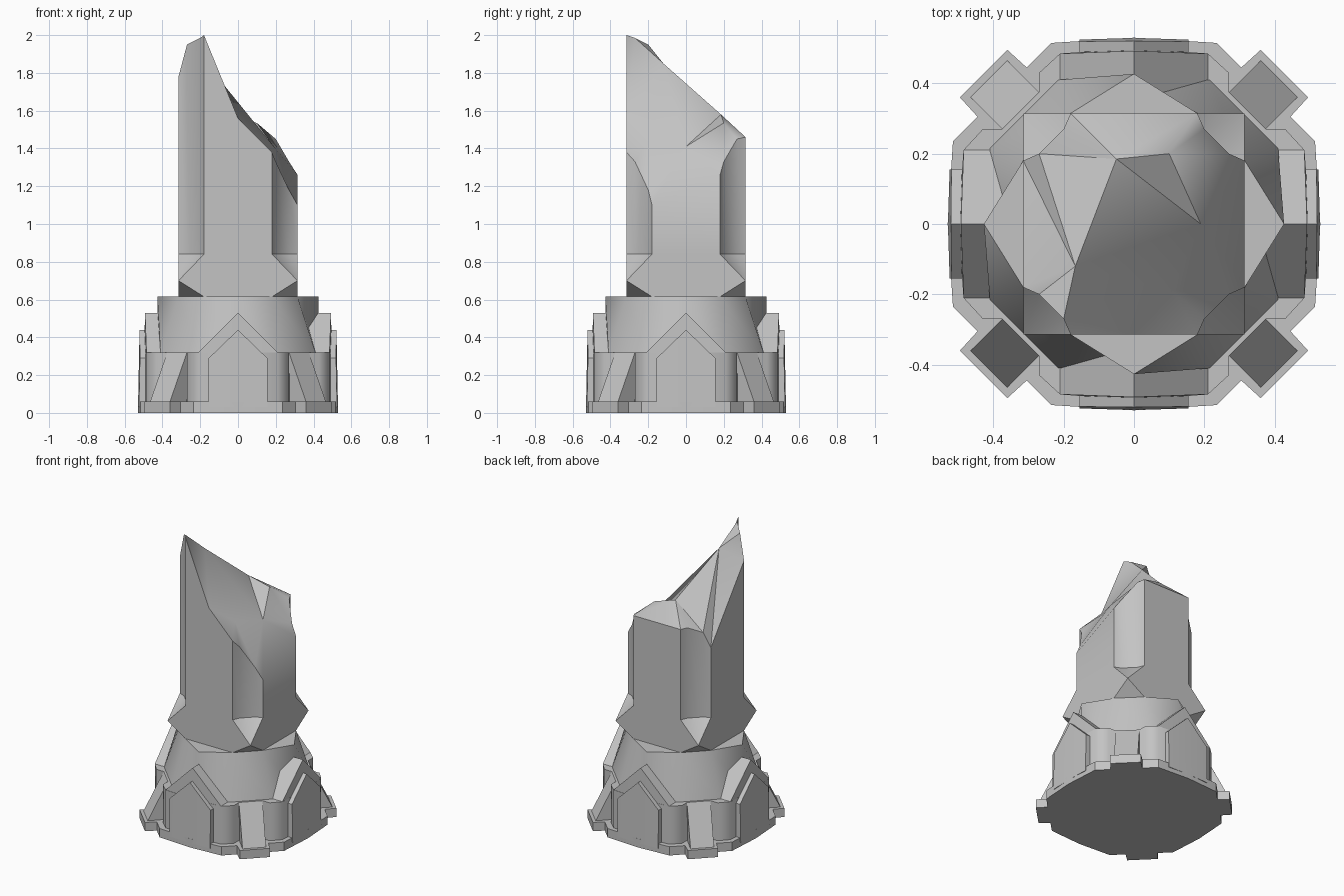
import bpy, bmesh, math
from mathutils import Vector, Matrix
from mathutils.geometry import delaunay_2d_cdt

cube = bpy.data.objects.get("Cube")
if cube:
    bpy.data.objects.remove(cube, do_unlink=True)

stone = bpy.data.materials.new("grey_stone")
stone.use_nodes = True
GREY = (0.55, 0.55, 0.55, 1)
stone.diffuse_color = GREY
stone.node_tree.nodes["Principled BSDF"].inputs["Base Color"].default_value = GREY


def finish(name, bm, angle):
    bmesh.ops.remove_doubles(bm, verts=bm.verts, dist=0.0005)
    bmesh.ops.recalc_face_normals(bm, faces=bm.faces)
    mesh = bpy.data.meshes.new(name)
    bm.to_mesh(mesh)
    bm.free()
    mesh.materials.append(stone)
    obj = bpy.data.objects.new(name, mesh)
    bpy.context.collection.objects.link(obj)
    bpy.ops.object.select_all(action='DESELECT')
    obj.select_set(True)
    bpy.context.view_layer.objects.active = obj
    bpy.ops.object.shade_smooth_by_angle(angle=math.radians(angle))
    return obj


def turn(p, k):
    """Turn a plan point clockwise by k quarter turns."""
    x, y = p
    for _ in range(k):
        x, y = y, -x
    return x, y


def around(points):
    return [turn(p, k) for k in range(4) for p in points]


def loft(name, low, high, z0, z1, angle=30):
    bm = bmesh.new()
    a = [bm.verts.new((x, y, z0)) for x, y in low]
    b = [bm.verts.new((x, y, z1)) for x, y in high]
    n = len(a)
    for i in range(n):
        j = (i + 1) % n
        bm.faces.new((a[i], a[j], b[j], b[i]))
    bm.faces.new(a)
    bm.faces.new(b)
    return finish(name, bm, angle)


def gables(name, half, eave, apex, y_in, y_mid, y_edge, z0):
    """Four pointed plates with a slightly folded front."""
    side = ("back", "right", "front", "left")
    outline = [(-half, z0), (0, z0), (half, z0), (half, eave), (0, apex), (-half, eave)]
    for k in range(4):
        bm = bmesh.new()
        inner = [bm.verts.new((x, y_in, z)) for x, z in outline]
        outer = [bm.verts.new((x, (y_edge if x else y_mid) - 0.02 * z, z))
                 for x, z in outline]
        for i in range(6):
            j = (i + 1) % 6
            bm.faces.new((inner[i], inner[j], outer[j], outer[i]))
        bm.faces.new(inner)
        bm.faces.new((outer[0], outer[1], outer[4], outer[5]))
        bm.faces.new((outer[1], outer[2], outer[3], outer[4]))
        bmesh.ops.rotate(bm, verts=bm.verts, matrix=Matrix.Rotation(-k * math.pi / 2, 3, 'Z'))
        finish(side[k] + "_" + name, bm, 30)


# Plinth with four projecting corner feet
loft("plinth", *[around([(0, .53), (.235, .515), (.305, .445), (.36, .495),
                         (.495, .36), (.445, .305), (.515, .235)])] * 2, 0, .06)

# Lower body with recessed corners
body = around([(0, .5), (.21, .485), (.27, .43), (.27, .375),
               (.375, .27), (.43, .27), (.485, .21)])
loft("lower_body", body, body, .06, .32, 50)

# Pointed frames and the raised panels on them
gables("gable_frame", .21, .32, .53, .36, .503, .491, .3)
gables("gable_panel", .155, .29, .44, .4, .53, .525, .03)

# Drum under the shaft
loft("drum", around([(0, .42), (.215, .41), (.41, .215)]),
     around([(0, .427), (.18, .315), (.315, .18)]), .32, .615, 40)

# Sloping corner buttresses
for k, name in enumerate(("back_left", "front_left", "front_right", "back_right")):
    loft(name + "_buttress",
         [turn(p, k) for p in ((.36, .465), (.465, .36), (.3, .2), (.2, .3))],
         [turn(p, k) for p in ((.27, .375), (.375, .27), (.3, .2), (.2, .3))], .06, .32)

# Broken shaft: fluted square outline, each point with its own broken height
W, G, BASE = .315, .18, .84
flute = [(G, W), (.2, .27), (.27, .2), (W, G)]
ring = around(flute)
heights = [1.46, 1.45, 1.33, 1.26,
           1.10, 1.18, 1.33, 1.38,
           2.00, 1.985, 1.95, 1.78,
           1.32, 1.42, 1.46, 1.46]
rim = [(x, y, z) for (x, y), z in zip(ring, heights)]
rim.insert(8, (0, -W, 1.56))
ridge = [(-.167, -.12, 1.85), (-.05, .185, 1.58), (.1, .2, 1.535),
         (.19, 0, 1.41), (.11, -.19, 1.45)]

bm = bmesh.new()
top = [bm.verts.new(p) for p in rim + ridge]
n = len(rim)
edges = [(i, (i + 1) % n) for i in range(n)]
edges += [(11, n), (n, n + 1), (n + 1, 16), (n + 3, n + 4), (n + 4, 7)]
plan = [Vector(p[:2]) for p in rim + ridge]
_, _, tris, origin, _, _ = delaunay_2d_cdt(plan, edges, [list(range(n))], 1, 1e-5)
for tri in tris:
    bm.faces.new([top[origin[v][0]] for v in tri])

# Shaft walls, pointed flute ends and undercut corners
low = [bm.verts.new((x, y, BASE)) for x, y in ring]
foot = [bm.verts.new((x, y, .615)) for x, y in ring]
tips = [bm.verts.new((*turn((W, W), k), .7)) for k in range(4)]
upper = [top[i] for i in range(n) if i != 8]
for k in range(4):
    s = 4 * k
    e, nxt = s + 3, (s + 4) % 16
    for i in range(s, e):
        bm.faces.new((low[i], low[i + 1], upper[i + 1], upper[i]))
        bm.faces.new((tips[k], low[i + 1], low[i]))
    bm.faces.new((tips[k], foot[s], foot[e]))
    crest = [upper[nxt], top[8], upper[e]] if k == 1 else [upper[nxt], upper[e]]
    bm.faces.new([low[e], tips[k], foot[e], foot[nxt], tips[(k + 1) % 4], low[nxt]] + crest)
bm.faces.new([foot[i] for i in range(16) if i % 4 in (0, 3)])
loose = [v for v in bm.verts if not v.link_faces]
bmesh.ops.delete(bm, geom=loose, context='VERTS')
finish("broken_shaft", bm, 36)
